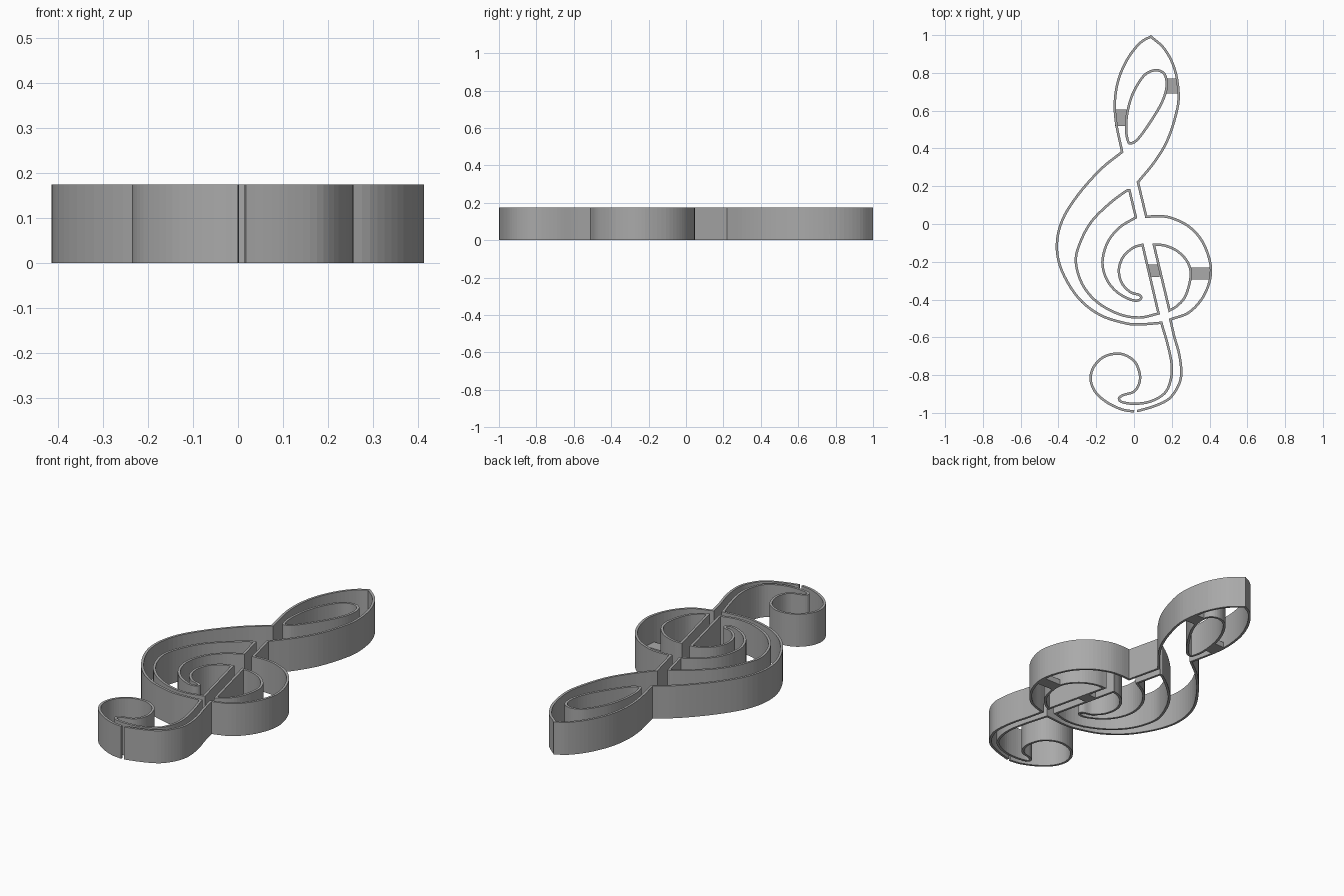
import bpy, bmesh
from mathutils import Vector

HEIGHT = 0.175        # wall height
WALL = 0.013          # wall thickness
BRIDGE = 0.03         # bridge thickness
STEPS = 5             # spline steps between points

cube = bpy.data.objects.get("Cube")
if cube:
    bpy.data.objects.remove(cube, do_unlink=True)

grey = bpy.data.materials.new("plain grey")
grey.use_nodes = True
colour = (0.4, 0.4, 0.4, 1)
grey.diffuse_color = colour
grey.node_tree.nodes["Principled BSDF"].inputs["Base Color"].default_value = colour


def spline(points, closed=False):
    """Smooth line through the points."""
    pts = [Vector(p) for p in points]
    if closed:
        pts = [pts[-1]] + pts + pts[:2]
    else:
        pts = [pts[0] * 2 - pts[1]] + pts + [pts[-1] * 2 - pts[-2]]
    line = []
    for a, b, c, d in zip(pts, pts[1:], pts[2:], pts[3:]):
        for i in range(STEPS):
            t = i / STEPS
            line.append(0.5 * (2 * b + (c - a) * t
                               + (2 * a - 5 * b + 4 * c - d) * t ** 2
                               + (3 * b - a - 3 * c + d) * t ** 3))
    if not closed:
        line.append(pts[-2])
    return line


def join(*strokes):
    """Chain smooth strokes that meet at sharp corners."""
    line = []
    for stroke in strokes:
        for p in spline(stroke):
            if not line or (p - line[-1]).length > 0.002:
                line.append(p)
    return line


def offset(line, distance, closed):
    """Shift a line to its left with mitred corners."""
    result = []
    n = len(line)
    for i, p in enumerate(line):
        before = line[i - 1] if closed or i else None
        after = line[(i + 1) % n] if closed or i < n - 1 else None
        d1 = (p - before).normalized() if before is not None else None
        d2 = (after - p).normalized() if after is not None else None
        d1, d2 = d1 or d2, d2 or d1
        n1, n2 = Vector((-d1.y, d1.x)), Vector((-d2.y, d2.x))
        mitre = (n1 + n2).normalized()
        result.append(p + mitre * distance / max(mitre.dot(n1), 0.5))
    return result


def finish(name, bm):
    bmesh.ops.recalc_face_normals(bm, faces=bm.faces)
    mesh = bpy.data.meshes.new(name)
    bm.to_mesh(mesh)
    bm.free()
    mesh.materials.append(grey)
    obj = bpy.data.objects.new(name, mesh)
    bpy.context.collection.objects.link(obj)
    return obj


def wall(name, line, left, right, closed=True):
    """Upright ribbon following a line, with a rectangular section."""
    if closed and (line[0] - line[-1]).length < 0.002:
        line = line[:-1]
    bm = bmesh.new()
    a, b = offset(line, left, closed), offset(line, -right, closed)
    rings = [[bm.verts.new((p.x, p.y, z)) for p, z in
              ((q, 0), (q, HEIGHT), (r, HEIGHT), (r, 0))] for q, r in zip(a, b)]
    ends = rings[1:] + rings[:1] if closed else rings[1:]
    for s, e in zip(rings, ends):
        for k in range(4):
            m = (k + 1) % 4
            bm.faces.new((s[k], s[m], e[m], e[k]))
    if not closed:
        bm.faces.new(rings[0])
        bm.faces.new(rings[-1])
    return finish(name, bm)


def bridge(name, x0, x1, y0, y1):
    bm = bmesh.new()
    bmesh.ops.create_cube(bm, size=1)
    for v in bm.verts:
        v.co = ((x0 + x1) / 2 + v.co.x * (x1 - x0),
                (y0 + y1) / 2 + v.co.y * (y1 - y0), (v.co.z + 0.5) * BRIDGE)
    return finish(name, bm)


# Outer wall, running counter-clockwise from the gap at the foot
foot = [(.018, -.997), (.11, -.97), (.19, -.93), (.24, -.86), (.257, -.79),
        (.246, -.69), (.22, -.596), (.2, -.51)]
belly = [(.2, -.51), (.294, -.474), (.368, -.395), (.409, -.294), (.409, -.2),
         (.366, -.087), (.294, -.008), (.204, .037), (.135, .048), (.07, .045)]
neck = [(.07, .045), (.028, .22)]
head_right = [(.028, .22), (.11, .32), (.178, .43), (.225, .565), (.243, .68),
              (.222, .82), (.167, .93), (.09, 1)]
head_left = [(.09, 1), (.03, .965), (-.035, .885), (-.085, .777), (-.107, .66),
             (-.102, .54), (-.07, .384)]
back = [(-.07, .384), (-.18, .295), (-.3, .16), (-.385, .024), (-.415, -.114),
        (-.388, -.25), (-.3, -.395), (-.183, -.487), (-.05, -.531), (.03, -.538),
        (.14, -.53)]
tail = [(.14, -.53), (.172, -.64), (.193, -.745), (.188, -.824), (.156, -.893),
        (.08, -.935), (0, -.945), (-.056, -.938), (-.073, -.925), (-.05, -.91),
        (0, -.895), (.03, -.856), (.038, -.8), (.013, -.73), (-.04, -.69),
        (-.098, -.68), (-.167, -.7), (-.22, -.755), (-.236, -.824),
        (-.21, -.893), (-.146, -.95), (-.066, -.988), (0, -.999)]
wall("outer_wall", join(foot, belly, neck, head_right, head_left, back, tail),
     WALL, 0, closed=False)

# Inner wall of the upper loop
upper_loop = [(-.018, .427), (.019, .448), (.082, .533), (.146, .64), (.172, .723),
              (.165, .787), (.13, .813), (.082, .806), (.04, .77), (-.008, .686),
              (-.035, .59), (-.042, .5), (-.032, .44)]
wall("upper_loop_wall", spline(upper_loop, True), WALL / 2, WALL / 2)

# Inner wall of the spiral
spiral_edge = [(-.024, .178), (.01, .035)]
spiral_inner = [(.01, .035), (-.077, -.019), (-.14, -.098), (-.167, -.2),
                (-.146, -.29), (-.093, -.358), (-.024, -.398), (.019, -.405),
                (.038, -.39), (.024, -.374), (-.02, -.36), (-.066, -.31),
                (-.08, -.24), (-.056, -.172), (-.003, -.125), (.045, -.11)]
stem_left = [(.045, -.11), (.13, -.474)]
spiral_outer = [(.13, -.474), (.03, -.495), (-.077, -.478), (-.193, -.415),
                (-.273, -.32), (-.308, -.2), (-.285, -.098), (-.225, .013),
                (-.13, .108), (-.045, .172), (-.024, .178)]
wall("spiral_wall", join(spiral_edge, spiral_inner, stem_left, spiral_outer),
     WALL / 2, WALL / 2)

# Inner wall of the right bowl
bowl = [(.105, -.11), (.162, -.114), (.23, -.144), (.285, -.204), (.3, -.278),
        (.273, -.38), (.23, -.432), (.188, -.458)]
stem_right = [(.188, -.458), (.105, -.11)]
wall("bowl_wall", join(bowl, stem_right), WALL / 2, WALL / 2)

# Flat bridges tying the inner walls to the outer wall
bridge("upper_right_bridge", .172, .234, .69, .77)
bridge("upper_left_bridge", -.1, -.036, .52, .605)
bridge("stem_bridge", .078, .135, -.28, -.215)
bridge("bowl_bridge", .296, .403, -.295, -.23)
